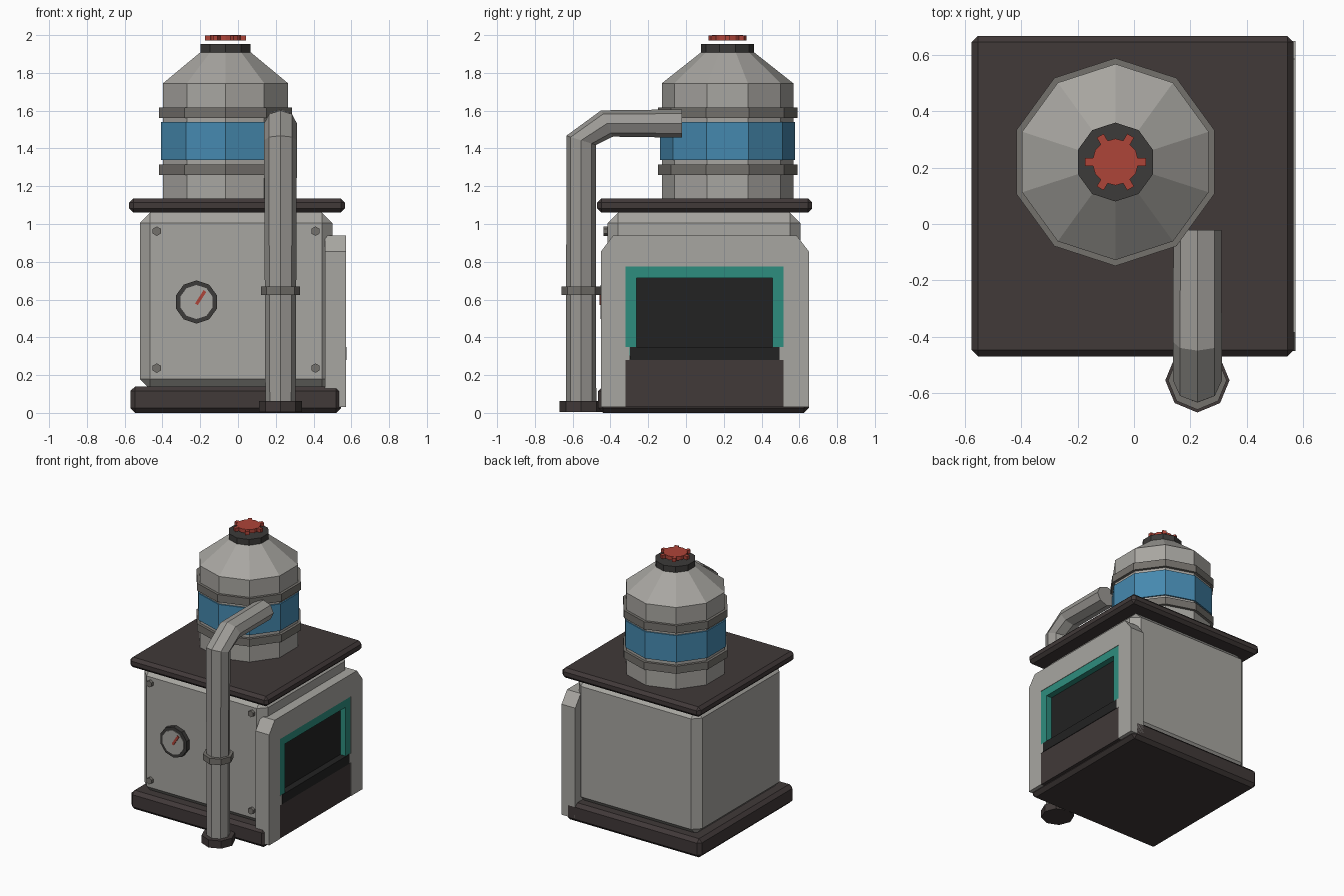
import bpy, bmesh, math
from mathutils import Vector

cube = bpy.data.objects.get("Cube")
if cube:
    bpy.data.objects.remove(cube, do_unlink=True)


def material(name, r, g, b):
    m = bpy.data.materials.new(name)
    m.use_nodes = True
    m.diffuse_color = (r, g, b, 1)
    m.node_tree.nodes["Principled BSDF"].inputs["Base Color"].default_value = (r, g, b, 1)
    return m


light = material("light_metal", .39, .38, .355)
pipe_grey = material("pipe_metal", .33, .32, .30)
band_grey = material("band_metal", .175, .165, .15)
brown = material("dark_brown", .052, .041, .040)
charcoal = material("charcoal", .045, .043, .041)
black = material("window_black", .016, .016, .016)
blue = material("tank_blue", .06, .25, .43)
teal = material("frame_teal", .027, .27, .21)
red = material("valve_red", .42, .058, .04)


def finish(name, bm, mat):
    bmesh.ops.recalc_face_normals(bm, faces=bm.faces)
    mesh = bpy.data.meshes.new(name)
    bm.to_mesh(mesh)
    bm.free()
    mesh.materials.append(mat)
    ob = bpy.data.objects.new(name, mesh)
    bpy.context.collection.objects.link(ob)
    return ob


def box(name, lo, hi, mat, bevel=0):
    bm = bmesh.new()
    bmesh.ops.create_cube(bm, size=1)
    for v in bm.verts:
        v.co = [a + (c + .5) * (b - a) for a, b, c in zip(lo, hi, v.co)]
    if bevel:
        bmesh.ops.bevel(bm, geom=bm.edges[:], offset=bevel, segments=1, affect='EDGES')
    return finish(name, bm, mat)


def loft(name, rings, mat):
    """Skin a list of equal rings of points and cap both ends."""
    bm = bmesh.new()
    loops = [[bm.verts.new(p) for p in ring] for ring in rings]
    n = len(loops[0])
    for a, b in zip(loops, loops[1:]):
        for i in range(n):
            j = (i + 1) % n
            bm.faces.new((a[i], a[j], b[j], b[i]))
    bm.faces.new(loops[0])
    bm.faces.new(loops[-1])
    return finish(name, bm, mat)


def ring(center, u, v, n, ru, rv=None):
    """Polygon ring in the plane of u and v, first corner along u."""
    c, u, v = Vector(center), Vector(u), Vector(v)
    rv = rv or ru
    steps = [2 * math.pi * i / n for i in range(n)]
    return [c + u * ru * math.cos(t) + v * rv * math.sin(t) for t in steps]


X, Y, Z = Vector((1, 0, 0)), Vector((0, 1, 0)), Vector((0, 0, 1))


def turned(name, x, y, profile, n, mat):
    return loft(name, [ring((x, y, z), Y, X, n, r) for r, z in profile], mat)


def front_disc(name, x, z, r, y0, y1, n, mat):
    return loft(name, [ring((x, y, z), Z, X, n, r) for y in (y0, y1)], mat)


def plate(name, outline, x0, x1, mat):
    """Extrude a (y, z) outline along x."""
    return loft(name, [[(x, y, z) for y, z in outline] for x in (x0, x1)], mat)


# Housing
box("base", (-.57, -.465, 0), (.545, .65, .14), brown, .025)
box("housing", (-.52, -.415, .125), (.5, .605, 1.06), light, .055)
box("roof_slab", (-.576, -.47, 1.06), (.566, .668, 1.135), brown, .022)

# Hatch surround on the right-hand view side, an arch with clipped corners
plate("hatch_surround", [(-.45, .03), (-.45, .855), (-.385, .94), (.585, .94),
                         (.65, .855), (.65, .03), (.515, .03), (.515, .775),
                         (-.32, .775), (-.32, .03)], .46, .573, light)
plate("hatch_frame", [(-.32, .3), (-.32, .775), (.515, .775), (.515, .3),
                      (.457, .3), (.457, .715), (-.262, .715), (-.262, .3)],
      .5, .57, teal)
box("hatch_window", (.48, -.27, .28), (.525, .47, .73), black)
box("hatch_sill", (.5, -.296, .28), (.574, .494, .35), black)
for side, y in (("front", -.32), ("back", .494)):
    box(side + "_sill_bracket", (.5, y, .28), (.572, y + .022, .35), light)
box("hatch_lower_panel", (.48, -.32, .03), (.57, .515, .285), brown)

# Tank
tx, ty = -.066, .22
turned("tank", tx, ty, [(.348, 1.13), (.348, 1.745), (.139, 1.91)], 10, light)
turned("tank_blue_band", tx, ty, [(.358, 1.34), (.358, 1.54)], 10, blue)
for name, z in (("lower_tank_ring", 1.26), ("upper_tank_ring", 1.562)):
    turned(name, tx, ty, [(.369, z), (.369, z + .056)], 10, band_grey)
turned("tank_cap", tx, ty, [(.14, 1.905), (.14, 1.953)], 10, charcoal)

# Valve wheel with six teeth
turned("valve_wheel", tx, ty, [(.083, 1.972), (.083, 2)], 12, red)
for i in range(6):
    a = math.pi * i / 3
    d = Vector((math.cos(a), math.sin(a), 0))
    side = Vector((-d.y, d.x, 0)) * .014
    c = Vector((tx, ty, 0))
    loft(f"valve_tooth_{i + 1}",
         [[c + d * r - side + Z * 1.972, c + d * r + side + Z * 1.972,
           c + d * r + side + Z * 1.998, c + d * r - side + Z * 1.998]
          for r in (.06, .108)], red)

# Bent pipe: each ring lies on the mitre plane of its bend
px, py = .225, -.555
path = [(py, .01, .08, Y), (py, 1.443, .087, Vector((0, .9, -.28))),
        (-.418, 1.532, .087, Vector((0, .36, -.8))), (-.022, 1.532, .085, -.88 * Z)]
loft("pipe", [ring((px, y, z), X, v, 8, r) for y, z, r, v in path], pipe_grey)
turned("pipe_foot", px, py, [(.114, 0.005), (.114, .062)], 8, brown)
turned("pipe_collar", px, py, [(.104, .623), (.104, .668)], 8, band_grey)

# Gauge
gx, gz = -.22, .587
front_disc("gauge_rim", gx, gz, .114, -.40, -.447, 10, charcoal)
front_disc("gauge_face", gx, gz, .09, -.44, -.452, 10, light)
tip, across = Vector((.045, 0, .07)), Vector((.007, 0, -.005))
root = Vector((gx, 0, gz - .012))
loft("gauge_needle", [[p + across + Y * y, p - across + Y * y,
                       p + tip - across + Y * y, p + tip + across + Y * y]
                      for y in (-.45, -.459) for p in (root,)], red)

# Corner bolts
for i, (x, z) in enumerate([(-.43, .962), (.41, .962), (-.43, .237), (.41, .237)]):
    front_disc(f"corner_bolt_{i + 1}", x, z, .025, -.41, -.437, 6, band_grey)
